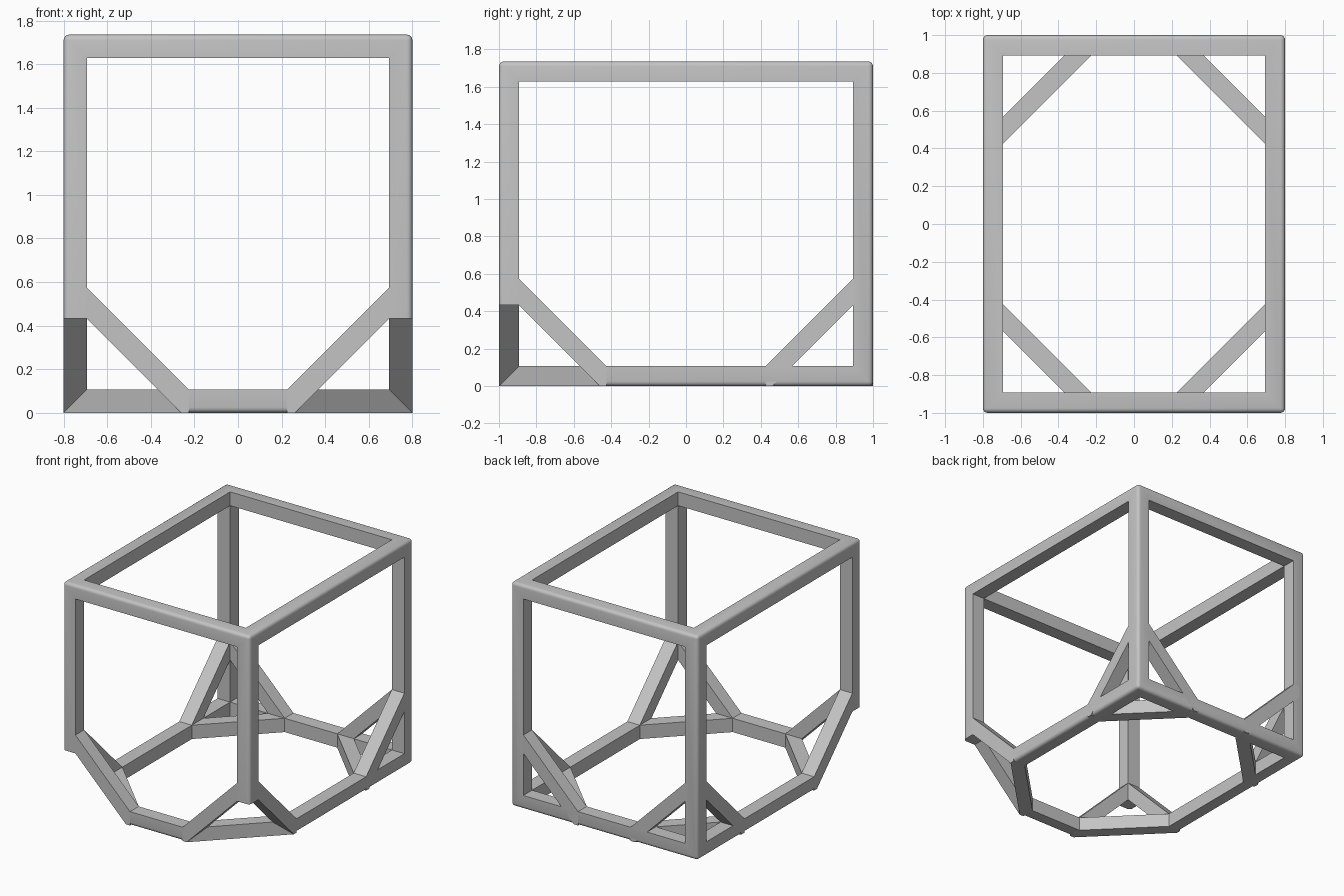
import bpy
import bmesh
from mathutils import Vector

W, D, H = 0.8, 1.0, 1.735      # half width, half depth, full height
T = 0.107                      # bar thickness
OUT, IN = 0.54, 0.682          # diagonal limits of a brace, from the corner
FOOT = IN - T                  # where a brace meets the bar

if "Cube" in bpy.data.objects:
    bpy.data.objects.remove(bpy.data.objects["Cube"], do_unlink=True)

grey = bpy.data.materials.new("plain_grey")
grey.use_nodes = True
colour = (0.55, 0.55, 0.55, 1)
grey.diffuse_color = colour
grey.node_tree.nodes["Principled BSDF"].inputs["Base Color"].default_value = colour


def finish(bm, name):
    bmesh.ops.recalc_face_normals(bm, faces=bm.faces)
    mesh = bpy.data.meshes.new(name)
    bm.to_mesh(mesh)
    bm.free()
    mesh.materials.append(grey)
    obj = bpy.data.objects.new(name, mesh)
    bpy.context.collection.objects.link(obj)
    return obj


def box(name, low, high, radius=0):
    low, high = Vector(low), Vector(high)
    bm = bmesh.new()
    bmesh.ops.create_cube(bm, size=1)
    for v in bm.verts:
        v.co = (low + high) / 2 + v.co * (high - low)
    if radius:
        bmesh.ops.bevel(bm, geom=bm.edges[:], offset=radius, segments=4,
                        profile=0.5, affect='EDGES')
    return finish(bm, name)


def select(obj):
    bpy.ops.object.select_all(action='DESELECT')
    obj.select_set(True)
    bpy.context.view_layer.objects.active = obj


def cut(target, cutter):
    cutter.hide_render = True
    mod = target.modifiers.new("cut", 'BOOLEAN')
    mod.operation, mod.solver, mod.object = 'DIFFERENCE', 'EXACT', cutter
    select(target)
    bpy.ops.object.modifier_apply(modifier=mod.name)
    bpy.data.objects.remove(cutter, do_unlink=True)


# Rounded block opened along each axis to leave twelve bars
frame = box("box_frame", (-W, -D, 0), (W, D, H), 0.025)
for axis in range(3):
    low, high = [-W + T, -D + T, T], [W - T, D - T, H - T]
    low[axis], high[axis] = -3, 3
    cut(frame, box("opening_cutter", low, high))

# The two lower front corners are missing
for side in (-1, 1):
    xs = sorted((side * (W - FOOT), side * 2))
    cut(frame, box("corner_cutter", (xs[0], -2, -1), (xs[1], FOOT - D, OUT - T)))

select(frame)
bpy.ops.object.shade_smooth_by_angle(angle=0.6)

# Outlines of a brace, measured from the corner along two of its edges
floor_shape = [(0, OUT), (0, FOOT), (T, FOOT), (FOOT, T), (FOOT, 0), (OUT, 0)]
inset = T / 2                  # keeps the upright's rounded edge clear
wall_shape = [(inset, OUT - inset), (inset, FOOT)] + floor_shape[2:]


def corner_braces(name, sx, sy):
    bm = bmesh.new()
    plans = [
        (floor_shape, lambda a, b, c: (a, b, c)),
        (wall_shape, lambda a, b, c: (a, c, b)),
        (wall_shape, lambda a, b, c: (c, a, b)),
    ]
    for shape, place in plans:
        rings = []
        for depth in (0, T):
            ring = []
            for a, b in shape:
                u, w, z = place(a, b, depth)
                ring.append(bm.verts.new((sx * (W - u), sy * (D - w), z)))
            bm.faces.new(ring)
            rings.append(ring)
        near, far = rings
        for i in range(len(near)):
            bm.faces.new((near[i - 1], near[i], far[i], far[i - 1]))
    return finish(bm, name)


# Three diagonal braces at each lower corner
for end, sy in (("front", -1), ("back", 1)):
    for side, sx in (("right", -1), ("left", 1)):
        corner_braces(f"{end}_{side}_braces", sx, sy)
